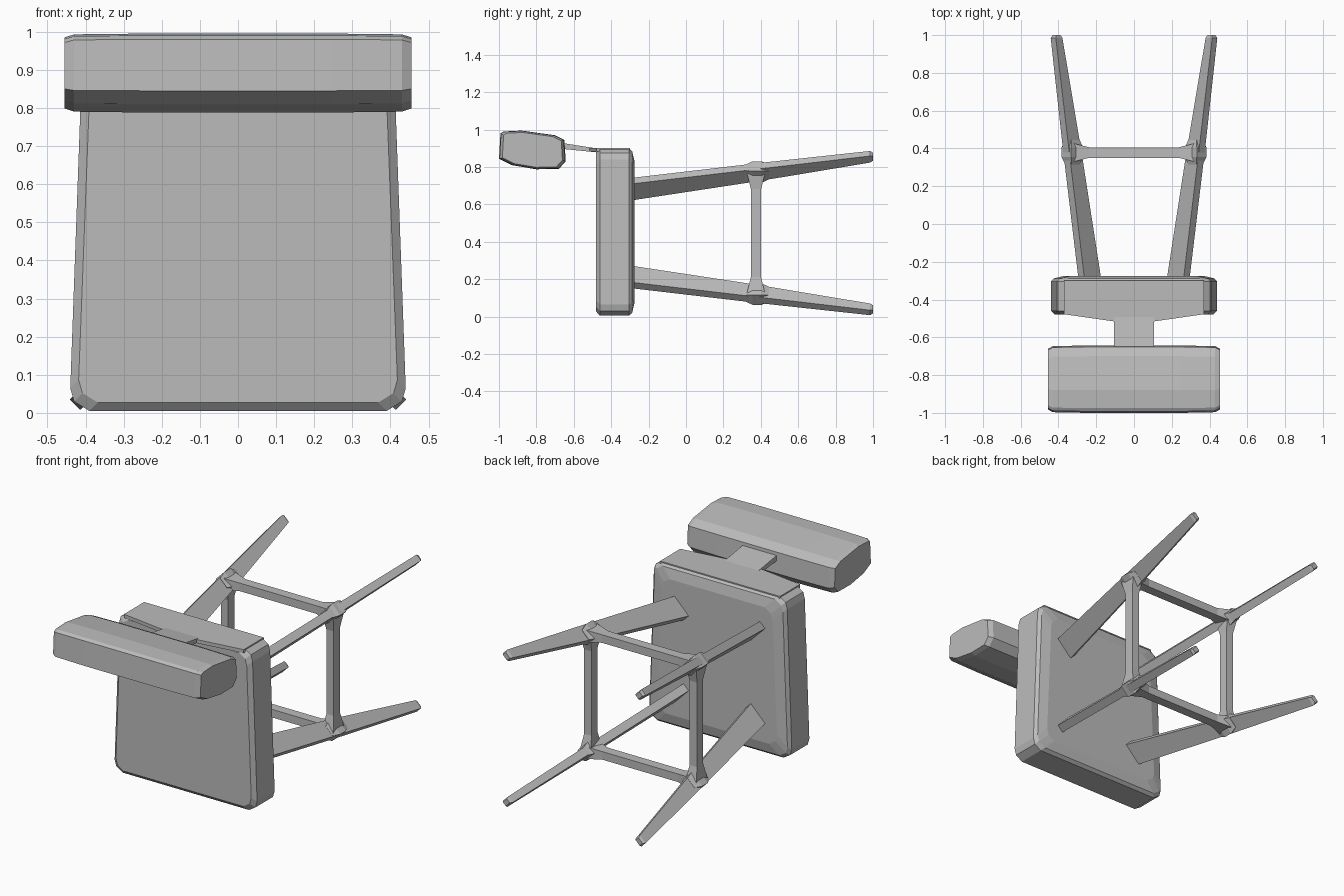
import bpy, bmesh
from mathutils import Vector

cube = bpy.data.objects.get("Cube")
if cube:
    bpy.data.objects.remove(cube, do_unlink=True)

grey = bpy.data.materials.new("plain_grey")
grey.use_nodes = True
grey.diffuse_color = (0.5, 0.5, 0.5, 1)
grey.node_tree.nodes["Principled BSDF"].inputs["Base Color"].default_value = (0.5, 0.5, 0.5, 1)


def loft(name, rings):
    """Skin a row of equal-length rings and cap both ends."""
    bm = bmesh.new()
    rows = [[bm.verts.new(p) for p in ring] for ring in rings]
    n = len(rows[0])
    for a, b in zip(rows, rows[1:]):
        for i in range(n):
            j = (i + 1) % n
            bm.faces.new((a[i], a[j], b[j], b[i]))
    bm.faces.new(rows[0][::-1])
    bm.faces.new(rows[-1])
    bmesh.ops.recalc_face_normals(bm, faces=bm.faces)
    mesh = bpy.data.meshes.new(name)
    bm.to_mesh(mesh)
    bm.free()
    mesh.materials.append(grey)
    obj = bpy.data.objects.new(name, mesh)
    bpy.context.collection.objects.link(obj)
    return obj


def rect(center, u, v, w, h):
    """Rectangle of size w by h along directions u and v."""
    c, u, v = Vector(center), Vector(u).normalized() * w / 2, Vector(v).normalized() * h / 2
    return [c - u - v, c + u - v, c + u + v, c - u + v]


# Seat cushion: tapered outline with cut corners, softened front and back rims
def seat_ring(y, inset):
    low, high, c = 0.005 + inset, 0.90 - inset, 0.05
    wl, wh = 0.44 - inset, 0.412 - inset
    half = [(wl - c, low), (wl - 0.01, low + 0.025), (wl, low + c + 0.01),
            (wh, high - c - 0.01), (wh - 0.01, high - 0.025), (wh - c, high)]
    return [(x, y, z) for x, z in half] + [(-x, y, z) for x, z in reversed(half)]


loft("seat", [seat_ring(-0.48, 0.022), seat_ring(-0.46, 0), seat_ring(-0.305, 0),
              seat_ring(-0.288, 0.015), seat_ring(-0.275, 0.07)])

# Thin bowed lip at the rear edge of the seat
lip = [(-0.37, -0.3), (-0.37, -0.478), (-0.11, -0.515), (0.11, -0.515), (0.37, -0.478), (0.37, -0.3)]
loft("seat_lip", [[(x, y, z) for x, y in lip] for z in (0.882, 0.902)])

# Bracket joining the seat and the backrest
loft("backrest_bracket", [rect((0, y, z), (1, 0, 0), (0, 0, 1), 0.21, h)
                          for y, z, h in ((-0.72, 0.92, 0.035), (-0.64, 0.91, 0.03), (-0.46, 0.887, 0.02))])

# Padded backrest: rounded profile, tapered at both ends
profile = [(-0.992, 0.98), (-0.975, 0.99), (-0.88, 0.995), (-0.70, 0.97), (-0.65, 0.945),
           (-0.643, 0.83), (-0.68, 0.79), (-0.80, 0.788), (-0.93, 0.81), (-1.0, 0.845)]
loft("backrest", [[(x, -0.82 + (y + 0.82) * s, 0.895 + (z - 0.895) * s) for y, z in profile]
                  for x, s in ((-0.455, 0.9), (-0.43, 0.98), (-0.25, 1), (0.25, 1), (0.43, 0.98), (0.455, 0.9))])

# Legs: flat bars set diagonally, splaying and tapering to the feet
MID = 0.447
for sx, side in ((1, "left"), (-1, "right")):
    for sz, level in ((1, "upper"), (-1, "lower")):
        u, v = (sx, 0, sz), (sx, 0, -sz)
        loft(f"{level}_{side}_leg", [rect((sx * x, y, MID + sz * z), u, v, w, h) for x, y, z, w, h in
             ((0.234, -0.29, 0.235, 0.125, 0.045), (0.326, 0.38, 0.325, 0.092, 0.045),
              (0.41, 0.985, 0.408, 0.05, 0.038), (0.41, 1.0, 0.408, 0.035, 0.025))])
        # Chunky joint where the stretchers meet the leg
        loft(f"{level}_{side}_joint", [rect((sx * 0.326, y, MID + sz * 0.326), u, v, w, w * 0.8)
             for y, w in ((0.315, 0.06), (0.355, 0.09), (0.405, 0.09), (0.445, 0.06))])

# Stretchers: square frame of bars flaring into the joints
R = 0.326
flare = ((-R, 0.1, 0.07), (-R + 0.09, 0.055, 0.045), (R - 0.09, 0.055, 0.045), (R, 0.1, 0.07))
for s, level, side in ((1, "upper", "left"), (-1, "lower", "right")):
    loft(f"{level}_stretcher", [rect((t, 0.378, MID + s * R), (0, 1, 0), (0, 0, 1), w, h) for t, w, h in flare])
    loft(f"{side}_stretcher", [rect((s * R, 0.374, MID + t), (0, 1, 0), (1, 0, 0), w, h) for t, w, h in flare])
